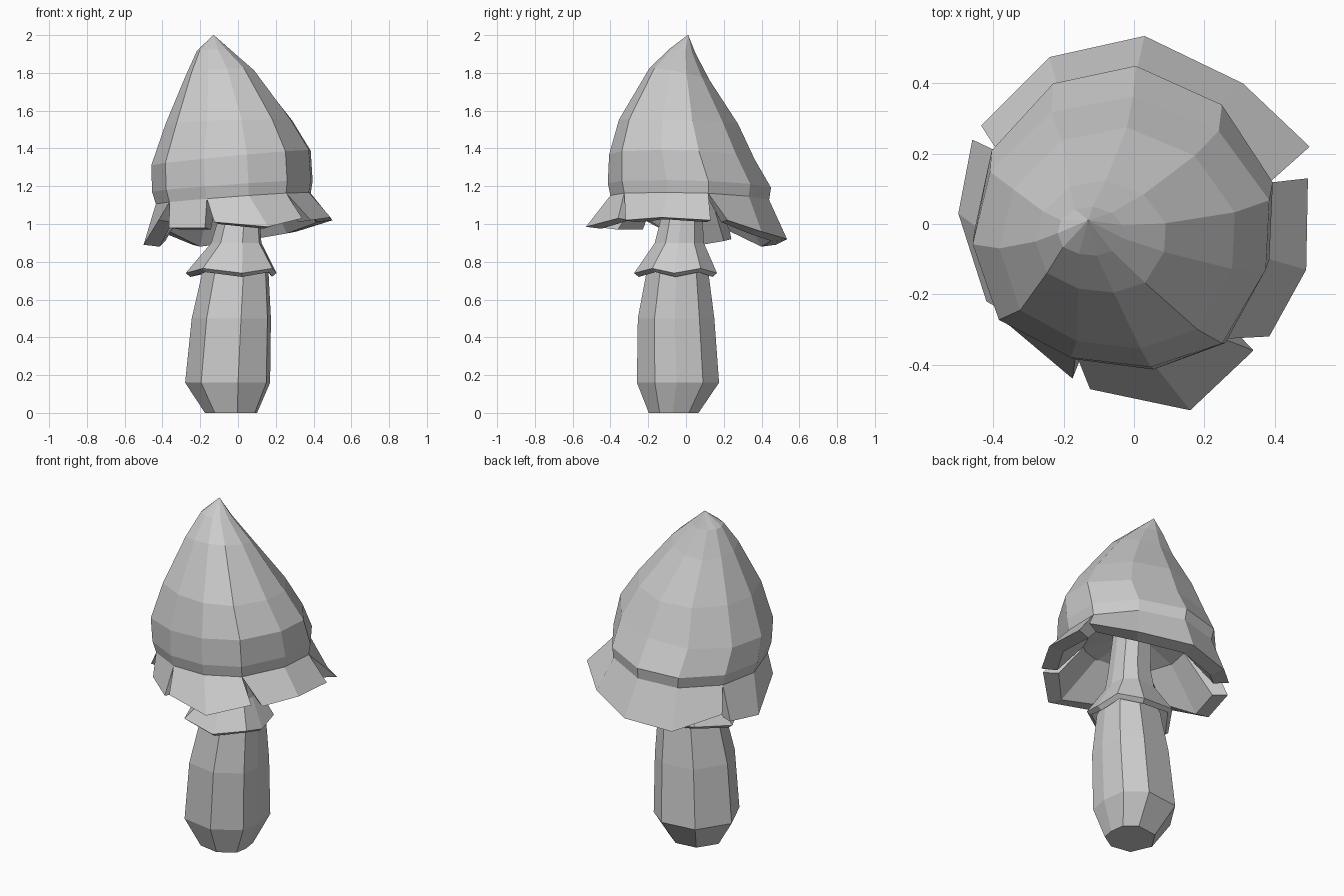
import bpy
import bmesh

default_cube = bpy.data.objects.get("Cube")
if default_cube:
    bpy.data.objects.remove(default_cube, do_unlink=True)

# Single plain grey
GREY = (0.6, 0.6, 0.6, 1)
grey = bpy.data.materials.new("plain_grey")
grey.use_nodes = True
grey.diffuse_color = GREY
grey.node_tree.nodes["Principled BSDF"].inputs["Base Color"].default_value = GREY


def loft(name, rows):
    """Skin a stack of closed point rows into a capped, flat-shaded grey object."""
    bm = bmesh.new()
    rings = [[bm.verts.new(p) for p in row] for row in rows]
    for lower, upper in zip(rings, rings[1:]):
        count = len(lower)
        for i in range(count):
            j = (i + 1) % count
            bm.faces.new((lower[i], lower[j], upper[j], upper[i]))
    bm.faces.new(rings[0])
    bm.faces.new(rings[-1])
    bmesh.ops.recalc_face_normals(bm, faces=bm.faces[:])
    mesh = bpy.data.meshes.new(name)
    bm.to_mesh(mesh)
    bm.free()
    mesh.materials.append(grey)
    obj = bpy.data.objects.new(name, mesh)
    bpy.context.collection.objects.link(obj)
    return obj


def unit_outline(points, x, y, rx, ry):
    """Normalise an outline around its centre."""
    return [((px - x) / rx, (py - y) / ry) for px, py in points]


def ring(outline, x, y, z, rx, ry, tilt_x=0, tilt_y=0):
    """Place a unit outline at a centre, with radii and a tilt."""
    return [(x + rx * u, y + ry * v, z + tilt_x * u + tilt_y * v) for u, v in outline]


def inward(point, distance, rise):
    """Move a point towards the vertical axis and up."""
    x, y, z = point
    keep = 1 - distance / (x * x + y * y) ** 0.5
    return (x * keep, y * keep, z + rise)


# Cap: an uneven eleven-sided outline, stacked into a leaning bell
brim = unit_outline([(.39, .12), (.245, .34), (0, .45), (-.235, .4), (-.41, .21), (-.46, -.02),
                     (-.385, -.26), (-.18, -.38), (.05, -.41), (.255, -.335), (.38, -.1)],
                    -.035, .02, .425, .43)
rim = ring(brim, -.025, .02, 1.135, .41, .42, .03, -.01)
loft("cap", [
    ring(brim, -.01, 0, 1.22, .1, .1),
    ring(brim, -.025, .02, 1.14, .35, .36, .03, -.01),
    rim,
    ring(brim, -.03, .018, 1.2, .425, .432, .03, -.01),
    ring(brim, -.037, -.022, 1.35, .422, .385, .04, -.01),
    ring(brim, -.048, -.04, 1.54, .335, .315, .01, -.01),
    ring(brim, -.095, -.035, 1.79, .185, .16, .015, -.03),
    ring(brim, -.125, -.02, 1.915, .093, .07, 0, -.01),
    ring(brim, -.13, .01, 2, .002, .002),
])

# Thick torn veil flaps hanging from the rim: first rim corner, then hem points
flaps = {
    "back_flap": (0, [(.5, .22, 1.02), (.31, .4, .96), (.03, .535, .92),
                      (-.24, .475, .89), (-.435, .28, .97)]),
    "right_flap": (4, [(-.46, .24, .92), (-.5, .03, .89), (-.42, -.22, 1.02)]),
    "front_right_flap": (6, [(-.365, -.28, .98), (-.175, -.44, .98)]),
    "front_flap": (7, [(-.125, -.47, 1.01), (.16, -.53, .985), (.34, -.36, 1.03)]),
    "left_flap": (9, [(.385, -.32, 1.02), (.49, -.13, 1.035), (.495, .13, 1.02)]),
}
for name, (first, hem) in flaps.items():
    sections = []
    for i, outer in enumerate(hem):
        top = rim[(first + i) % len(rim)]
        sections.append([top, outer, inward(outer, .085, -.01), inward(top, .17, .06)])
    loft(name, sections)

# Stem: swollen eight-sided foot narrowing into the cap
foot = unit_outline([(0, -.26), (.15, -.165), (.17, -.05), (.15, .09), (.04, .175),
                     (-.165, .15), (-.28, -.03), (-.195, -.225)], -.06, -.042, .22, .218)
loft("stem", [
    ring(foot, -.04, -.065, 0, .135, .132),
    ring(foot, -.06, -.042, .16, .22, .218),
    ring(foot, -.04, -.052, .5, .205, .203),
    ring(foot, -.018, -.045, .74, .172, .165),
    ring(foot, -.01, -.03, .88, .1, .1),
])

# Collar: one flared skin from the cap down to a thin, wavy, hollow hem
hem = [(x, y, z + (.015 if i % 2 else -.01))
       for i, (x, y, z) in enumerate(ring(foot, -.042, -.055, .75, .235, .22))]
loft("collar", [
    ring(foot, -.01, -.03, .86, .1, .1),
    [inward(p, .025, -.02) for p in hem],
    hem,
    ring(foot, -.012, -.035, .9, .13, .13),
    ring(foot, 0, -.025, 1.0, .112, .115),
    ring(foot, 0, 0, 1.25, .1, .1),
])
